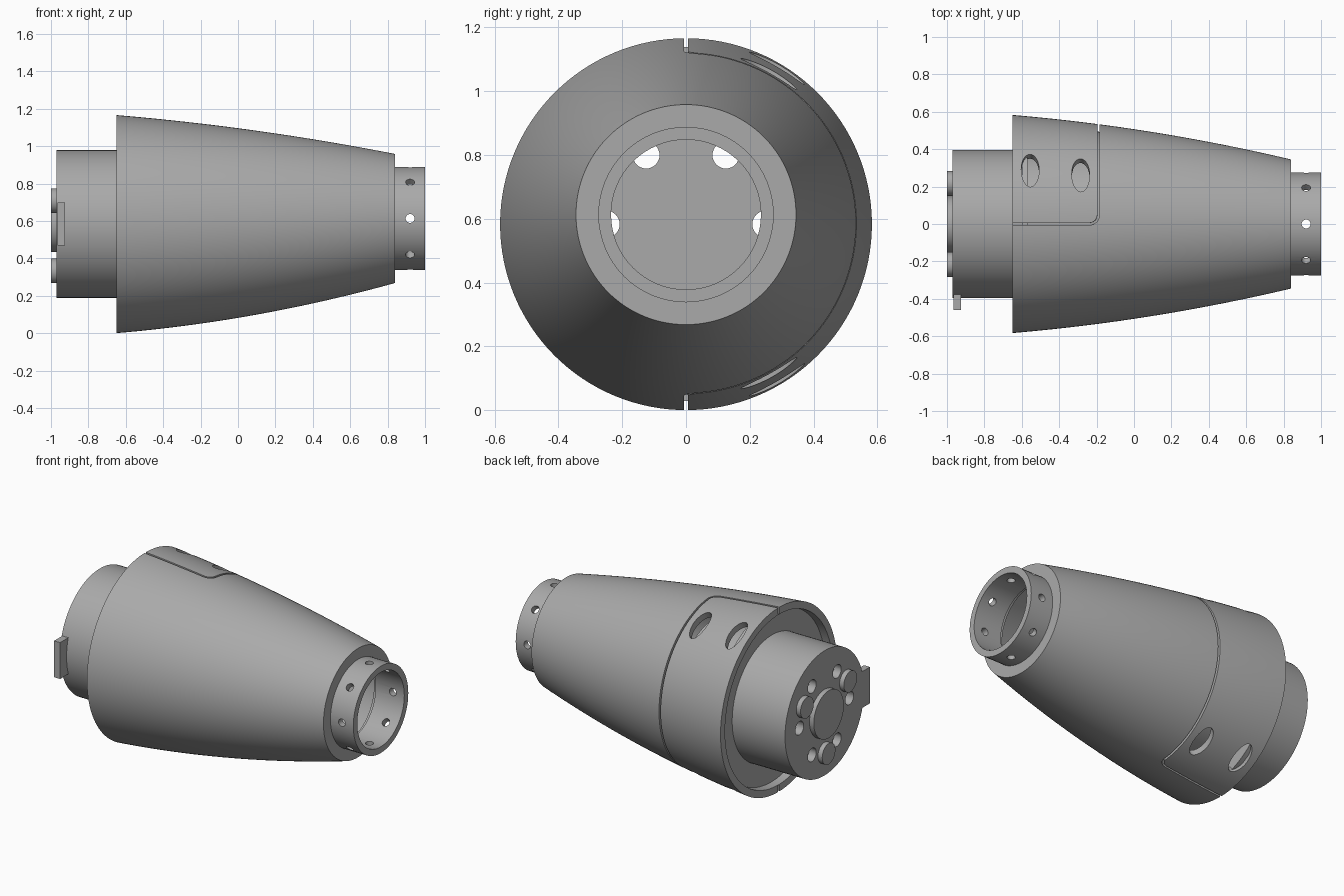
import bpy, bmesh, math
from mathutils import Matrix, Vector

cube = bpy.data.objects.get("Cube")
if cube:
    bpy.data.objects.remove(cube, do_unlink=True)

grey = bpy.data.materials.new("plain_grey")
grey.use_nodes = True
grey.diffuse_color = (0.4, 0.4, 0.4, 1)
grey.node_tree.nodes["Principled BSDF"].inputs["Base Color"].default_value = (0.4, 0.4, 0.4, 1)

AXIS = 0.583            # height of the rear axis
NOSE = AXIS + 0.03      # the nose axis sits slightly higher
REAR, FRONT = -0.65, 0.84


def shell_radius(x):
    t = (x - REAR) / (FRONT - REAR)
    return 0.583 - 0.125 * t - 0.113 * t * t


def shell_axis(x):
    t = max(0, (x - REAR) / (FRONT - REAR))
    return AXIS + 0.03 * t * t


def finish(name, bm):
    bmesh.ops.remove_doubles(bm, verts=bm.verts, dist=1e-5)
    bmesh.ops.recalc_face_normals(bm, faces=bm.faces)
    mesh = bpy.data.meshes.new(name)
    bm.to_mesh(mesh)
    bm.free()
    mesh.materials.append(grey)
    ob = bpy.data.objects.new(name, mesh)
    bpy.context.collection.objects.link(ob)
    return ob


def skin(bm, rings, wrap):
    """Join rings of equal length; wrap closes the last ring to the first."""
    n = len(rings[0])
    for i in range(len(rings) - (0 if wrap else 1)):
        a, b = rings[i], rings[(i + 1) % len(rings)]
        for j in range(n):
            k = (j + 1) % n
            bm.faces.new((a[j], a[k], b[k], b[j]))


def lathe(name, profile, axis, sides=96):
    """Spin a closed (x, radius) loop about a lengthwise axis."""
    bm = bmesh.new()
    rings = []
    for i in range(sides):
        a = math.tau * i / sides
        rings.append([bm.verts.new((x, r * math.sin(a), axis(x) + r * math.cos(a)))
                      for x, r in profile])
    skin(bm, rings, True)
    bmesh.ops.dissolve_degenerate(bm, edges=bm.edges, dist=1e-6)
    return finish(name, bm)


def cylinder(name, centre, direction, radius, depth, stretch=1.0, sides=32):
    """Cylinder along a direction; stretch widens it across the x axis."""
    bm = bmesh.new()
    d = Vector(direction).normalized()
    if abs(d.x) > 0.9:
        rot = d.to_track_quat('Z', 'Y').to_matrix()
    else:
        rot = Matrix((Vector((1, 0, 0)), d.cross(Vector((1, 0, 0))), d)).transposed()
    m = Matrix.Translation(centre) @ rot.to_4x4() @ Matrix.Diagonal((1, stretch, 1, 1))
    bmesh.ops.create_cone(bm, cap_ends=True, segments=sides, radius1=radius,
                          radius2=radius, depth=depth, matrix=m)
    return finish(name, bm)


def cut(target, cutters):
    for c in cutters:
        c.hide_render = True
        mod = target.modifiers.new("cut", 'BOOLEAN')
        mod.operation, mod.solver, mod.object = 'DIFFERENCE', 'EXACT', c
    bpy.context.view_layer.update()
    evaluated = target.evaluated_get(bpy.context.evaluated_depsgraph_get())
    mesh = bpy.data.meshes.new_from_object(evaluated)
    target.modifiers.clear()
    target.data = mesh
    for c in cutters:
        bpy.data.objects.remove(c, do_unlink=True)


def hatch_groove():
    """Ribbon cutter tracing the half-round hatch seam with rounded corners."""
    front, corner, half = -0.19, 0.05, 0.006
    width = math.pi * shell_radius(front)
    path = [(-0.72, 0.0), (-0.45, 0.0)]
    for i in range(9):
        a = math.pi / 2 * i / 8
        path.append((front - corner + corner * math.sin(a), corner - corner * math.cos(a)))
    steps = 48
    path += [(front, corner + (width / 2 - corner) * i / steps) for i in range(1, steps + 1)]
    path += [(x, width - s) for x, s in reversed(path[:-1])]
    bm = bmesh.new()
    rings = []
    for i, (x, s) in enumerate(path):
        p, q = path[max(i - 1, 0)], path[min(i + 1, len(path) - 1)]
        t = Vector((q[0] - p[0], q[1] - p[1])).normalized()
        ring = []
        for side, lift in ((-1, -0.04), (1, -0.04), (1, 0.04), (-1, 0.04)):
            xx = x - t.y * half * side
            a = (s + t.x * half * side) / width * math.pi
            r = shell_radius(xx) + lift
            ring.append(bm.verts.new((xx, r * math.sin(a), shell_axis(xx) + r * math.cos(a))))
        rings.append(ring)
    skin(bm, rings, False)
    bm.faces.new(rings[0])
    bm.faces.new(rings[-1])
    return finish("groove_cutter", bm)


parts = []

# Tapered outer shell, hollow with a thick front lip
stations = [REAR + (FRONT - REAR) * i / 24 for i in range(25)]
outer = [(x, shell_radius(x)) for x in stations]
inner = [(x, shell_radius(x) - 0.045) for x in reversed(stations[:-1])]
shell = lathe("outer_shell", outer + [(FRONT, 0.25), (stations[-2], 0.25)] + inner, shell_axis, 128)
cutters = [hatch_groove()]
for x, y in ((-0.555, 0.29), (-0.285, 0.265)):
    for up in (1, -1):
        r = shell_radius(x)
        z = up * math.sqrt(r * r - y * y)
        cutters.append(cylinder("vent_cutter", (x, y, shell_axis(x) + z), (0, y, z),
                                0.048, 0.16, 2.1))
cut(shell, cutters)
parts.append(shell)

# Recessed bulkhead between shell and rear drum
parts.append(lathe("rear_bulkhead", [(-0.6, 0.38), (-0.6, 0.555), (-0.57, 0.555), (-0.57, 0.38)],
                   lambda x: AXIS))

# Rear drum, open to the front, with six holes in its end plate
drum = lathe("rear_drum", [(-0.97, 0), (-0.97, 0.395), (-0.2, 0.395), (-0.2, 0.36),
                           (-0.92, 0.36), (-0.92, 0)], lambda x: AXIS)


def around(count, start, radius):
    for i in range(count):
        a = math.radians(start) + math.tau * i / count
        yield radius * math.cos(a), AXIS + radius * math.sin(a)


cut(drum, [cylinder("hole_cutter", (-0.95, y, z), (1, 0, 0), 0.042, 0.2)
           for y, z in around(6, 0, 0.25)])
parts.append(drum)

# Raised discs on the end plate
parts.append(cylinder("centre_disc", (-0.98, 0, AXIS), (1, 0, 0), 0.15, 0.04, sides=64))
for y, z in around(3, 30, 0.25):
    parts.append(cylinder("screw_boss", (-0.98, y, z), (1, 0, 0), 0.066, 0.04))

# Locating tab on the side of the drum
bm = bmesh.new()
bmesh.ops.create_cube(bm, size=1, matrix=Matrix.Translation((-0.945, -0.4, AXIS))
                      @ Matrix.Diagonal((0.042, 0.12, 0.23, 1)))
parts.append(finish("side_tab", bm))

# Nose collar with eight radial holes
collar = lathe("nose_collar", [(0.8, 0.235), (0.8, 0.275), (1, 0.275), (1, 0.235)],
               lambda x: NOSE, 64)
cutters = []
for i in range(4):
    a = math.tau * i / 8
    cutters.append(cylinder("collar_cutter", (0.92, 0, NOSE), (0, math.sin(a), math.cos(a)),
                            0.024, 0.7, sides=16))
cut(collar, cutters)
parts.append(collar)

# Smooth curved walls, crisp edges
bpy.ops.object.select_all(action='DESELECT')
for ob in parts:
    ob.select_set(True)
bpy.context.view_layer.objects.active = parts[0]
bpy.ops.object.shade_smooth_by_angle(angle=math.radians(30))
